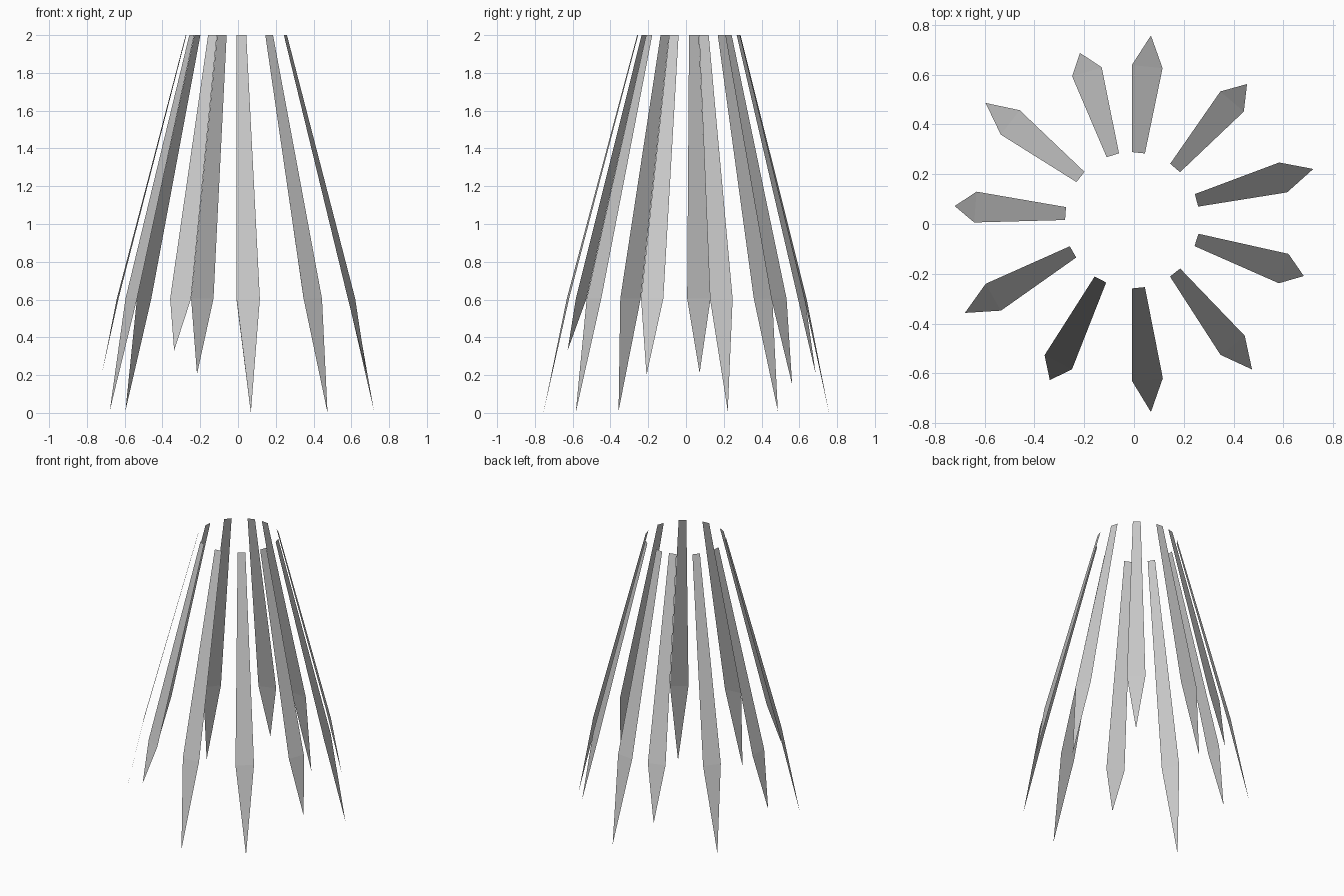
import bpy
from mathutils import Vector

TOP_Z, SHOULDER_Z = 2.0, 0.605
TOP_HALF, SHOULDER_HALF = 0.026, 0.062

# each hanging blade: top centre (x, y), shoulder centre (x, y), ragged tip (x, y, z)
BLADES = [
    ((0.018, 0.286), (0.053, 0.632), (0.068, 0.757, 0.0)),
    ((0.165, 0.225), (0.394, 0.492), (0.454, 0.562, 0.15)),
    ((0.251, 0.095), (0.599, 0.187), (0.720, 0.221, 0.01)),
    ((0.251, -0.064), (0.601, -0.179), (0.682, -0.209, 0.20)),
    ((0.165, -0.195), (0.396, -0.487), (0.474, -0.584, 0.0)),
    ((0.018, -0.256), (0.054, -0.625), (0.068, -0.755, 0.0)),
    ((-0.135, -0.223), (-0.304, -0.555), (-0.338, -0.627, 0.33)),
    ((-0.245, -0.112), (-0.565, -0.294), (-0.679, -0.357, 0.01)),
    ((-0.275, 0.042), (-0.637, 0.068), (-0.720, 0.072, 0.21)),
    ((-0.215, 0.189), (-0.497, 0.408), (-0.596, 0.486, 0.01)),
    ((-0.085, 0.276), (-0.189, 0.611), (-0.217, 0.687, 0.205)),
]


def make_blade(name, top, shoulder, tip):
    top, shoulder = Vector((*top, TOP_Z)), Vector((*shoulder, SHOULDER_Z))
    run = shoulder - top
    side = Vector((-run.y, run.x, 0)).normalized()  # horizontal width direction
    verts = [top - side * TOP_HALF, shoulder - side * SHOULDER_HALF, Vector(tip),
             shoulder + side * SHOULDER_HALF, top + side * TOP_HALF]
    mesh = bpy.data.meshes.new(name)
    # long quad panel plus pointed end
    mesh.from_pydata(verts, [], [(0, 1, 3, 4), (1, 2, 3)])
    obj = bpy.data.objects.new(name, mesh)
    bpy.context.collection.objects.link(obj)


# ring of eleven flat pointed strips
for i, blade in enumerate(BLADES, 1):
    make_blade(f"hanging_strip_{i:02d}", *blade)
